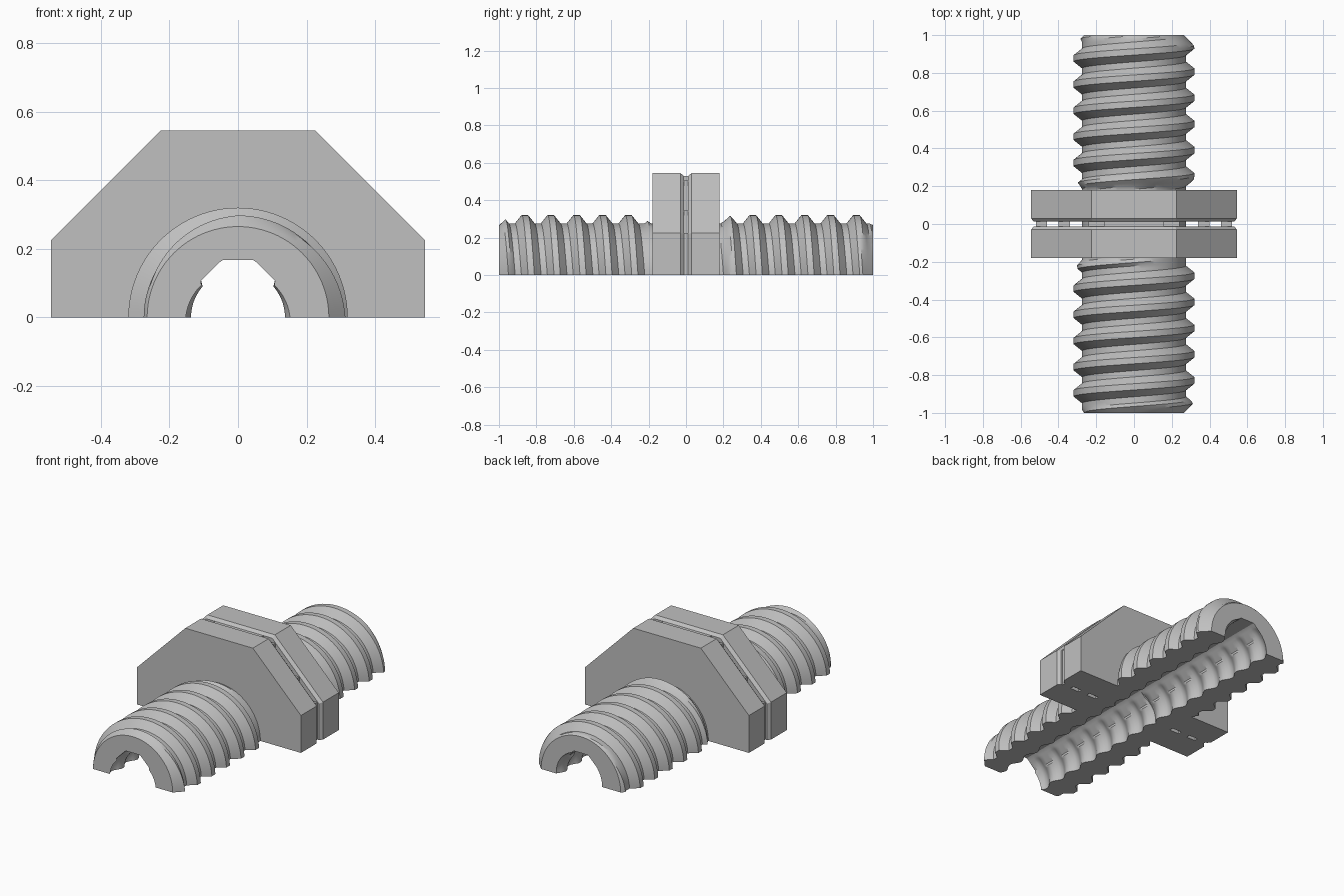
import bpy, bmesh
from math import pi, sin, cos

if "Cube" in bpy.data.objects:
    bpy.data.objects.remove(bpy.data.objects["Cube"], do_unlink=True)

grey = bpy.data.materials.new("plain grey")
grey.use_nodes = True
COLOUR = (0.53, 0.53, 0.53, 1)
grey.diffuse_color = COLOUR
grey.node_tree.nodes["Principled BSDF"].inputs["Base Color"].default_value = COLOUR

PITCH = 0.1385
STEPS = 48                                   # sides around the half circle
BREAKS = (-0.38, -0.25, -0.12, 0, 0.12, 0.25, 0.38, 0.5)


def finish(bm, name, smooth=False):
    bmesh.ops.remove_doubles(bm, verts=bm.verts, dist=0.0001)
    bmesh.ops.recalc_face_normals(bm, faces=bm.faces)
    mesh = bpy.data.meshes.new(name)
    bm.to_mesh(mesh)
    bm.free()
    obj = bpy.data.objects.new(name, mesh)
    bpy.context.collection.objects.link(obj)
    mesh.materials.append(grey)
    if smooth:
        bpy.ops.object.select_all(action='DESELECT')
        obj.select_set(True)
        bpy.context.view_layer.objects.active = obj
        bpy.ops.object.shade_smooth_by_angle(angle=pi / 6)
    return obj


def outer_radius(y, phase):
    # Trapezoid thread that fades at the pipe end and at the flange
    d = abs(phase - round(phase))
    thread = 0.275 + 0.045 * min(1, max(0, (0.38 - d) / 0.26))
    end = 0.265 + 0.95 * (1 - abs(y))
    neck = 0.275 + 0.9 * max(0, abs(y) - 0.19)
    return min(thread, end, neck)


def bore_radius(a, phase):
    # Rounded inner thread with a sloped, flat-topped roof
    thread = 0.152 + 0.015 * cos(2 * pi * (phase + 0.5))
    slope = 0.215 / (sin(a) + abs(cos(a)))
    roof = min(slope, 0.167 / max(sin(a), 0.01)) if pi / 4 <= a <= 3 * pi / 4 else 0
    return max(thread, roof)


def threaded_half_pipe(name, y0, y1, crest):
    bm = bmesh.new()
    turns = [k + b for k in range(-10, 11) for b in BREAKS]
    lo, hi = (y0 - crest) / PITCH - 1, (y1 - crest) / PITCH + 1
    turns = [t for t in turns if lo < t < hi]
    outer, inner = [], []
    for t in turns:
        ro, ri = [], []
        for i in range(STEPS + 1):
            a = pi * i / STEPS
            lead = (pi / 2 - a) / (2 * pi)
            y = min(y1, max(y0, crest + PITCH * (t + lead)))
            phase = (y - crest) / PITCH - lead
            for ring, r in ((ro, outer_radius(y, phase)), (ri, bore_radius(a, phase))):
                ring.append(bm.verts.new((r * cos(a), y, r * sin(a))))
        outer.append(ro)
        inner.append(ri)
    # Outer and bore skins
    for grid in (outer, inner):
        for r, s in zip(grid, grid[1:]):
            for i in range(STEPS):
                bm.faces.new((r[i], r[i + 1], s[i + 1], s[i]))
    # Flat cut along the axis
    for j in range(len(turns) - 1):
        for i in (0, STEPS):
            bm.faces.new((outer[j][i], outer[j + 1][i], inner[j + 1][i], inner[j][i]))
    # End rings
    for j in (0, -1):
        for i in range(STEPS):
            bm.faces.new((outer[j][i], outer[j][i + 1], inner[j][i + 1], inner[j][i]))
    bmesh.ops.remove_doubles(bm, verts=bm.verts, dist=0.0001)
    bmesh.ops.dissolve_degenerate(bm, dist=0.0001, edges=bm.edges)
    return finish(bm, name, True)


def flange(name, side):
    # Half octagon with a chamfer toward the seam, around the pipe
    bm = bmesh.new()
    rings = []
    for y, inset in ((0.18, 0), (0.03, 0), (0.012, 0.015)):
        w, c = 0.545 - inset, 0.225 - inset * 0.4
        outline = [(w, 0), (w, c), (c, w), (-c, w), (-w, c), (-w, 0)]
        rings.append([bm.verts.new((x, side * y, z)) for x, z in outline])
    for r, s in zip(rings, rings[1:]):
        for i in range(5):
            bm.faces.new((r[i], r[i + 1], s[i + 1], s[i]))
    arcs = []
    for y in (0.18, 0.012):
        arcs.append([bm.verts.new((0.27 * cos(pi * i / 24), side * y, 0.27 * sin(pi * i / 24)))
                     for i in range(25)])
    for i in range(24):
        bm.faces.new((arcs[0][i], arcs[0][i + 1], arcs[1][i + 1], arcs[1][i]))
    bm.faces.new(rings[0] + arcs[0][::-1])
    bm.faces.new(rings[2] + arcs[1][::-1])
    bm.faces.new([r[0] for r in rings] + [arcs[1][0], arcs[0][0]])
    bm.faces.new([r[5] for r in rings] + [arcs[1][24], arcs[0][24]])
    return finish(bm, name)


def seam_tab(name, x0, x1, z0):
    # Thin upright bridge between the two flanges
    z1 = min(0.53, 0.745 - max(abs(x0), abs(x1)))
    bm = bmesh.new()
    bmesh.ops.create_cube(bm, size=1)
    for v in bm.verts:
        v.co = (x1 if v.co.x > 0 else x0, v.co.y * 0.026, z1 if v.co.z > 0 else z0)
    return finish(bm, name)


threaded_half_pipe("front_pipe", -1, 0, -0.308)
threaded_half_pipe("back_pipe", 0, 1, 0.911)
flange("front_flange", -1)
flange("back_flange", 1)

for label, s in (("left", 1), ("right", -1)):
    for part, a, b, z in (("outer", 0.46, 0.52, 0), ("middle", 0.34, 0.40, 0),
                          ("inner", 0.16, 0.24, 0.24)):
        x0, x1 = sorted((s * a, s * b))
        seam_tab(f"{label}_{part}_tab", x0, x1, z)
seam_tab("centre_tab", -0.16, 0.16, 0.26)
